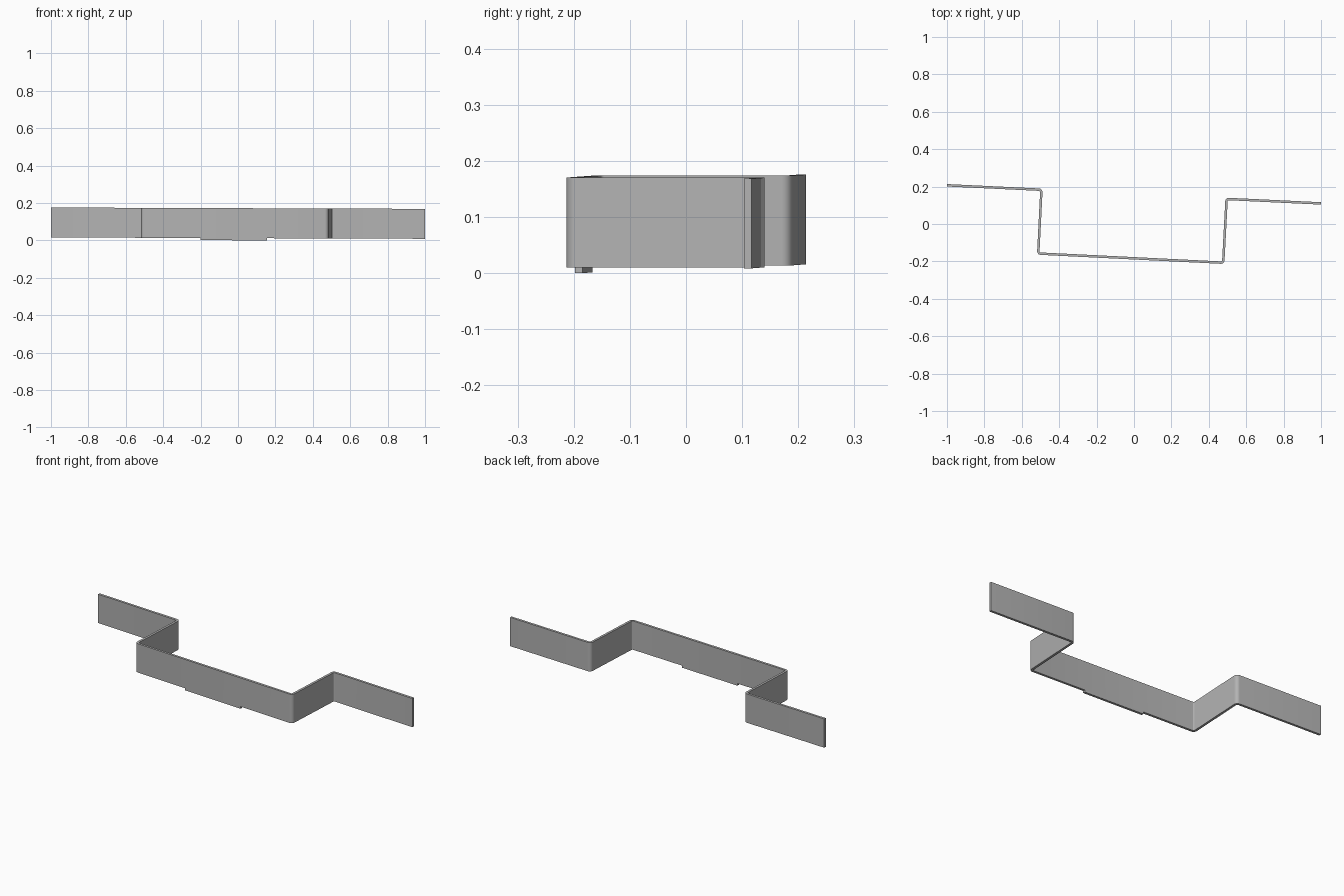
import bpy
import bmesh
import math
from mathutils import Vector

if "Cube" in bpy.data.objects:
    bpy.data.objects.remove(bpy.data.objects["Cube"], do_unlink=True)

THICK = 0.013
HEIGHT = 0.16
BEND = 0.013      # bend radius on the centre line
STEPS = 6

metal = bpy.data.materials.new("grey metal")
metal.use_nodes = True
grey = (0.45, 0.45, 0.45, 1)
metal.diffuse_color = grey
metal.node_tree.nodes["Principled BSDF"].inputs["Base Color"].default_value = grey


def base_z(x):
    """Lower edge of the strip, falling slightly towards its left."""
    return 0.012 - 0.0036 * x


def rounded(points):
    """Centre line samples as (position, direction), with filleted corners."""
    pts = [Vector(p) for p in points]
    out = [(pts[0], (pts[1] - pts[0]).normalized())]
    for a, b, c in zip(pts, pts[1:], pts[2:]):
        d0, d1 = (b - a).normalized(), (c - b).normalized()
        turn = math.atan2(d0.x * d1.y - d0.y * d1.x, d0.dot(d1))
        side = math.copysign(1, turn)
        start = b - d0 * BEND * math.tan(abs(turn) / 2)
        centre = start + Vector((-d0.y, d0.x)) * side * BEND
        for i in range(STEPS + 1):
            ang = math.atan2(d0.y, d0.x) + turn * i / STEPS
            d = Vector((math.cos(ang), math.sin(ang)))
            out.append((centre - Vector((-d.y, d.x)) * side * BEND, d))
    out.append((pts[-1], (pts[-1] - pts[-2]).normalized()))
    return out


def strip(name, path, low, high):
    """Sweep a thin upright rectangle along the path."""
    bm = bmesh.new()
    rings = []
    for p, d in path:
        n = Vector((-d.y, d.x)) * THICK / 2
        ring = []
        for s, h in ((-1, low), (1, low), (1, high), (-1, high)):
            q = p + n * s
            ring.append(bm.verts.new((q.x, q.y, base_z(q.x) + h)))
        rings.append(ring)
    for r0, r1 in zip(rings, rings[1:]):
        for i in range(4):
            j = (i + 1) % 4
            bm.faces.new((r0[i], r0[j], r1[j], r1[i]))
    bm.faces.new(rings[0])
    bm.faces.new(rings[-1])
    bmesh.ops.recalc_face_normals(bm, faces=bm.faces)
    mesh = bpy.data.meshes.new(name)
    bm.to_mesh(mesh)
    bm.free()
    mesh.materials.append(metal)
    obj = bpy.data.objects.new(name, mesh)
    bpy.context.collection.objects.link(obj)
    bpy.ops.object.select_all(action="DESELECT")
    obj.select_set(True)
    bpy.context.view_layer.objects.active = obj
    bpy.ops.object.shade_smooth_by_angle(angle=math.radians(30))


# Bent bracket: flange, wall, long web, wall, flange
front_a, front_b = Vector((-0.512, -0.158)), Vector((0.477, -0.207))
strip("bent_strip", rounded([(-1, 0.207), (-0.495, 0.183), front_a, front_b,
                             (0.495, 0.134), (1, 0.11)]), 0, HEIGHT)

# Shallow tab under the web
along = (front_b - front_a).normalized()
tab = [(front_a.lerp(front_b, (x - front_a.x) / (front_b.x - front_a.x)), along)
       for x in (-0.2, 0.155)]
strip("lower_tab", tab, -0.0115, 0)
